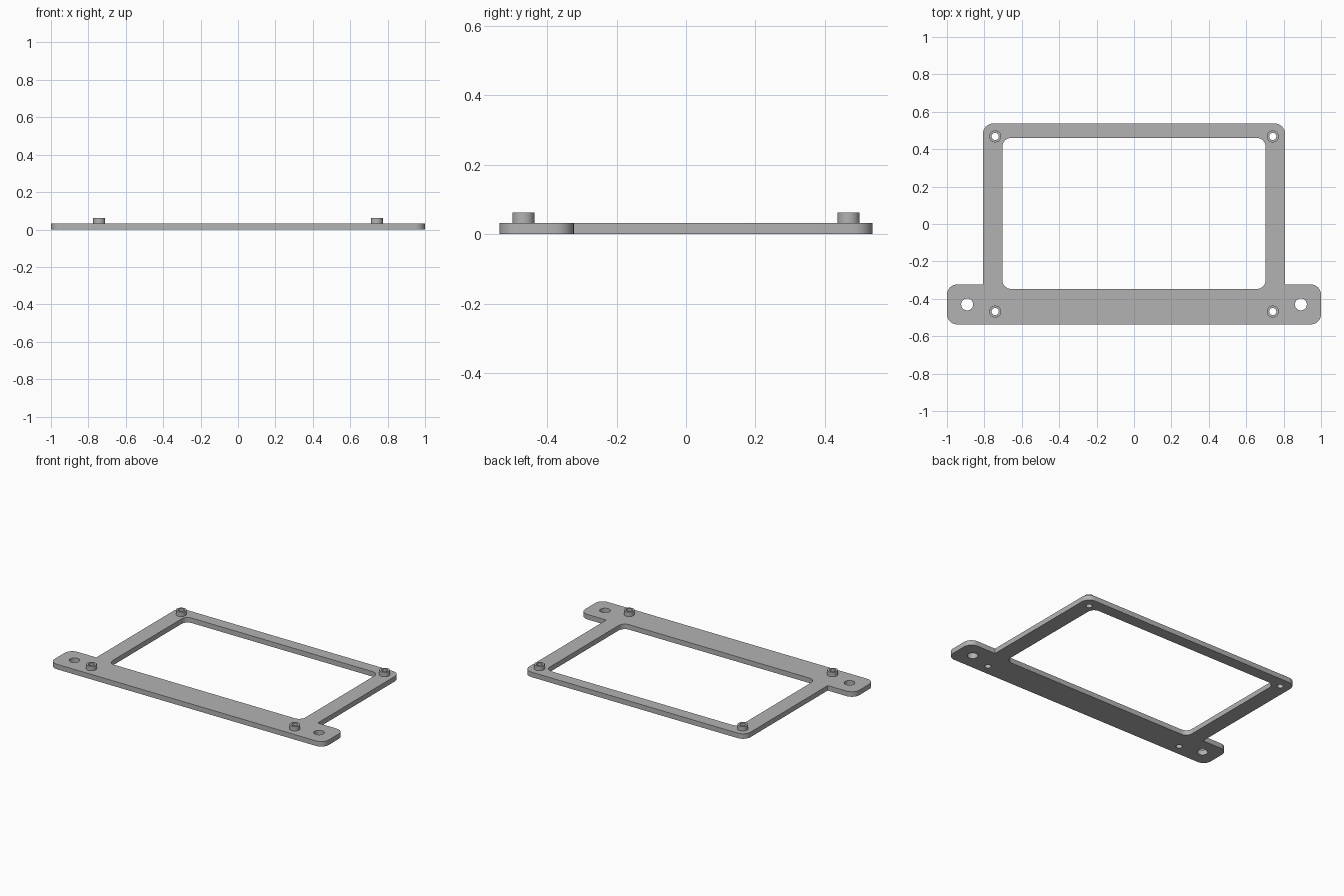
import bpy
from math import pi, cos, sin
from mathutils import Vector

cube = bpy.data.objects.get("Cube")
if cube:
    bpy.data.objects.remove(cube, do_unlink=True)

PLATE, TOP = 0.033, 0.062      # plate thickness, standoff top
BOSS_X, BOSS_Y = 0.742, 0.468  # standoff centres
BOSS_R, BORE_R = 0.032, 0.019

grey = bpy.data.materials.new("plain grey")
grey.use_nodes = True
grey.diffuse_color = (0.45, 0.45, 0.45, 1)
grey.node_tree.nodes["Principled BSDF"].inputs["Base Color"].default_value = grey.diffuse_color


def circle(x, y, r, n=32):
    return [(x + r * cos(2 * pi * i / n), y + r * sin(2 * pi * i / n)) for i in range(n)]


def rounded(corners, n=8):
    """Closed outline from (x, y, radius) corners; radius 0 stays sharp."""
    pts = []
    for i, (x, y, r) in enumerate(corners):
        c = Vector((x, y))
        if r == 0:
            pts.append((x, y))
            continue
        a = (Vector(corners[i - 1][:2]) - c).normalized()
        b = (Vector(corners[(i + 1) % len(corners)][:2]) - c).normalized()
        for k in range(n + 1):
            t = k / n * pi / 2
            pts.append(tuple(c + a * r * (1 - sin(t)) + b * r * (1 - cos(t))))
    return pts


def extruded(name, loops, z0, z1):
    """Solid from an outline and its holes, between two heights."""
    curve = bpy.data.curves.new(name, "CURVE")
    curve.dimensions = "2D"
    curve.fill_mode = "BOTH"
    curve.extrude = (z1 - z0) / 2
    for loop in loops:
        spline = curve.splines.new("POLY")
        spline.points.add(len(loop) - 1)
        for p, (x, y) in zip(spline.points, loop):
            p.co = (x, y, 0, 1)
        spline.use_cyclic_u = True
    curve.materials.append(grey)
    obj = bpy.data.objects.new(name, curve)
    obj.location.z = (z0 + z1) / 2
    bpy.context.collection.objects.link(obj)
    bpy.ops.object.select_all(action="DESELECT")
    obj.select_set(True)
    bpy.context.view_layer.objects.active = obj
    bpy.ops.object.convert(target="MESH")
    # Join the caps to the walls
    bpy.ops.object.mode_set(mode="EDIT")
    bpy.ops.mesh.select_all(action="SELECT")
    bpy.ops.mesh.remove_doubles(threshold=0.0001)
    bpy.ops.mesh.normals_make_consistent(inside=False)
    bpy.ops.object.mode_set(mode="OBJECT")
    bpy.ops.object.shade_smooth_by_angle(angle=pi / 6)


# Frame outline: right half, then mirrored to the left
half = [(1, -0.537, 0.055), (1, -0.323, 0.055), (0.808, -0.323, 0), (0.808, 0.537, 0.055)]
outline = rounded(half + [(-x, y, r) for x, y, r in reversed(half)])
window = rounded([(0.703, -0.347, 0.045), (0.703, 0.46, 0.045),
                  (-0.703, 0.46, 0.045), (-0.703, -0.347, 0.045)])
tab_holes = [circle(s * 0.892, -0.43, BOSS_R) for s in (-1, 1)]
spots = {f"{end}_{side}": (sx * BOSS_X, sy * BOSS_Y)
         for end, sy in (("front", -1), ("back", 1))
         for side, sx in (("right", -1), ("left", 1))}
bores = [circle(x, y, BORE_R) for x, y in spots.values()]
extruded("mounting_frame", [outline, window] + tab_holes + bores, 0, PLATE)

# Hollow standoffs over the bores
for label, (x, y) in spots.items():
    extruded("standoff_" + label, [circle(x, y, BOSS_R), circle(x, y, BORE_R)], PLATE, TOP)
